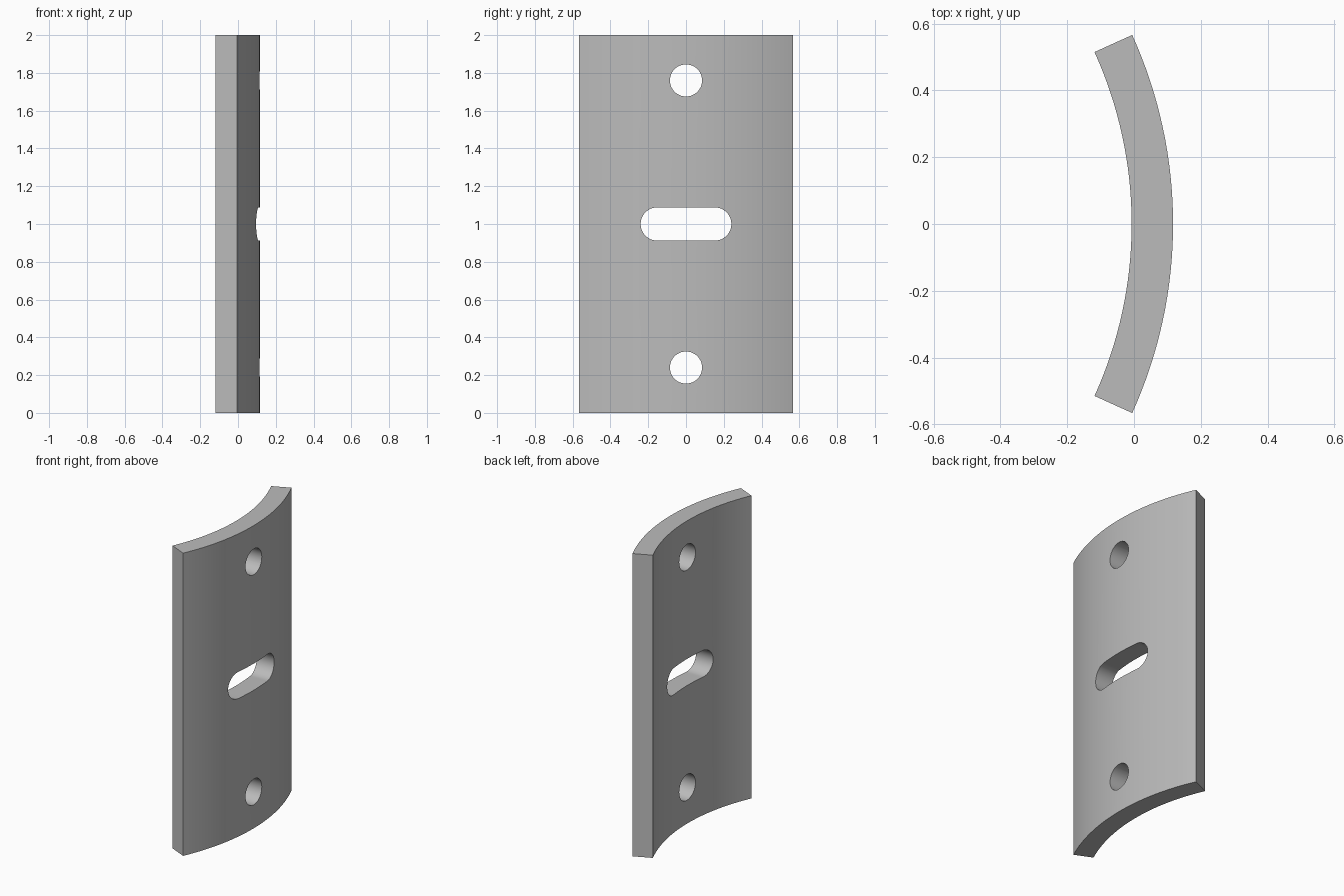
import bpy, bmesh
from math import sin, cos, pi, radians

if "Cube" in bpy.data.objects:
    bpy.data.objects.remove(bpy.data.objects["Cube"], do_unlink=True)

OUTER, INNER, CENTRE_X = 1.37, 1.246, -1.253
HALF_ANGLE = radians(24.4)
HEIGHT = 2.0
SEGMENTS = 32

grey = bpy.data.materials.new("plain grey")
grey.use_nodes = True
colour = (0.5, 0.5, 0.5, 1)
grey.diffuse_color = colour
grey.node_tree.nodes["Principled BSDF"].inputs["Base Color"].default_value = colour


def prism(name, outline, offset):
    """Extrude a closed outline of 3D points along an offset."""
    bm = bmesh.new()
    face = bm.faces.new([bm.verts.new(p) for p in outline])
    new = bmesh.ops.extrude_face_region(bm, geom=[face])["geom"]
    bmesh.ops.translate(bm, vec=offset,
                        verts=[v for v in new if isinstance(v, bmesh.types.BMVert)])
    bmesh.ops.recalc_face_normals(bm, faces=bm.faces)
    mesh = bpy.data.meshes.new(name)
    bm.to_mesh(mesh)
    bm.free()
    mesh.materials.append(grey)
    obj = bpy.data.objects.new(name, mesh)
    bpy.context.collection.objects.link(obj)
    return obj


def arc(radius):
    angles = [HALF_ANGLE * (2 * i / SEGMENTS - 1) for i in range(SEGMENTS + 1)]
    return [(CENTRE_X + radius * cos(a), radius * sin(a), 0) for a in angles]


def slot(z, radius, half_straight, steps=24):
    """Rounded opening running through the plate along x."""
    points = []
    for side in (1, -1):
        for i in range(steps + 1):
            a = -pi / 2 + pi * i / steps
            # a plain circle needs no doubled points where the halves meet
            if half_straight or i < steps:
                points.append((-0.5, side * (half_straight + radius * cos(a)),
                               z + side * radius * sin(a)))
    return points


# Curved plate
plate = prism("curved_plate", arc(OUTER) + arc(INNER)[::-1], (0, 0, HEIGHT))

# Two round holes and the middle slot
openings = [("lower_hole_cutter", 0.24, 0.085, 0),
            ("slot_cutter", 1.0, 0.088, 0.152),
            ("upper_hole_cutter", 1.76, 0.085, 0)]
for name, z, radius, half in openings:
    cutter = prism(name, slot(z, radius, half), (1, 0, 0))
    cutter.hide_render = True
    cutter.hide_set(True)
    cut = plate.modifiers.new(name, "BOOLEAN")
    cut.operation = "DIFFERENCE"
    cut.solver = "EXACT"
    cut.object = cutter

# Apply the cuts, then smooth the curved faces
bpy.context.view_layer.update()
cut_mesh = bpy.data.meshes.new_from_object(
    plate.evaluated_get(bpy.context.evaluated_depsgraph_get()))
plate.modifiers.clear()
plate.data = cut_mesh
for name, *_ in openings:
    bpy.data.objects.remove(bpy.data.objects[name], do_unlink=True)

bpy.ops.object.select_all(action="DESELECT")
plate.select_set(True)
bpy.context.view_layer.objects.active = plate
bpy.ops.object.shade_smooth_by_angle(angle=radians(30))
